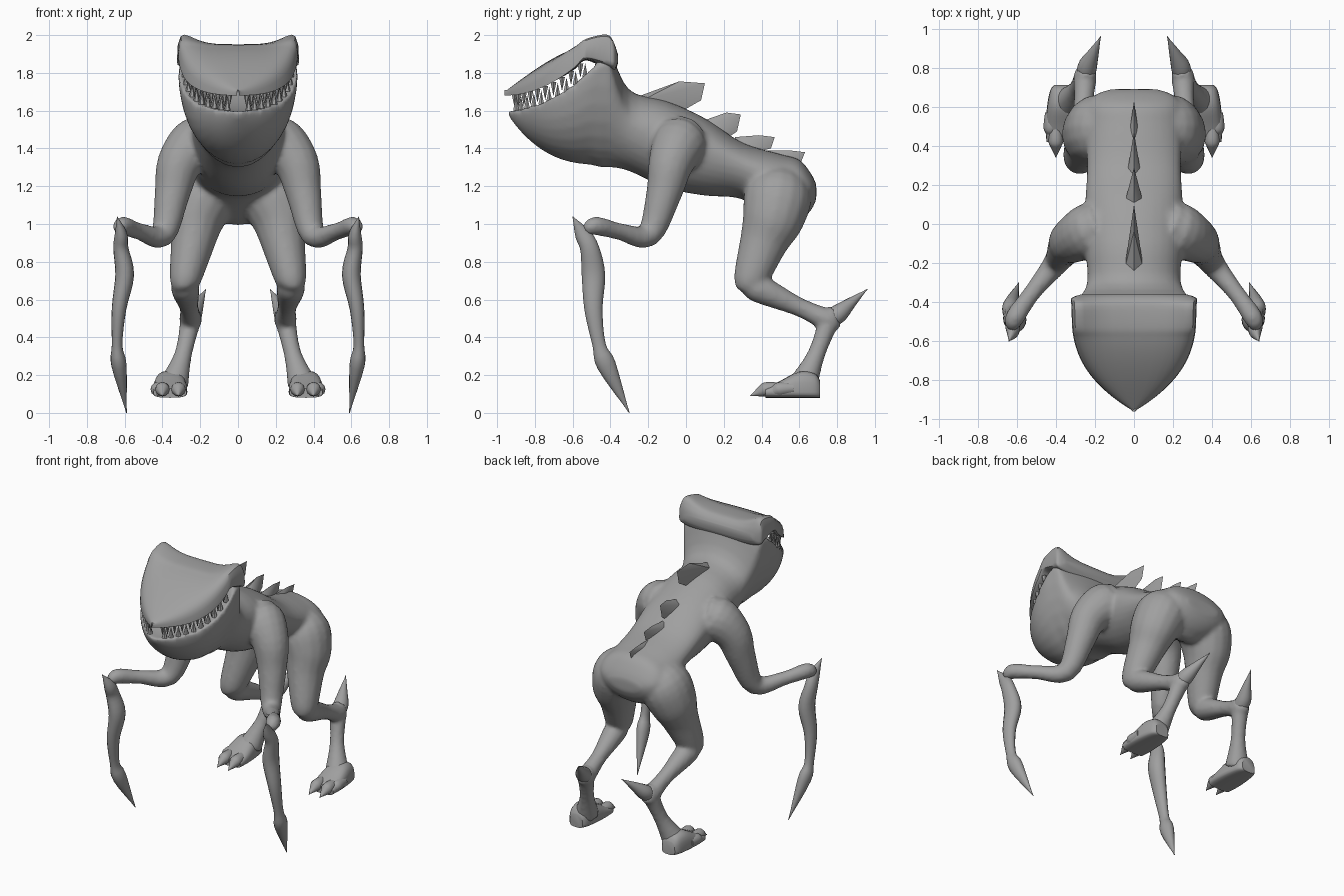
import bpy, bmesh, math
from mathutils import Vector

cube = bpy.data.objects.get("Cube")
if cube:
    bpy.data.objects.remove(cube)

SKIN_COLOUR = (.35, .35, .35, 1)
skin_grey = bpy.data.materials.new("skin_grey")
skin_grey.use_nodes = True
skin_grey.diffuse_color = SKIN_COLOUR
skin_grey.node_tree.nodes["Principled BSDF"].inputs["Base Color"].default_value = SKIN_COLOUR
parts = []


def finish(name, bm):
    """Turn a bmesh into a named object."""
    bmesh.ops.recalc_face_normals(bm, faces=bm.faces)
    mesh = bpy.data.meshes.new(name)
    bm.to_mesh(mesh)
    bm.free()
    mesh.materials.append(skin_grey)
    part = bpy.data.objects.new(name, mesh)
    bpy.context.collection.objects.link(part)
    parts.append(part)
    return part


def spline(rows, steps=4):
    """Smooth curve through rows holding any number of values."""
    result = []
    last = len(rows) - 1
    for i in range(last):
        before, start, end, after = (rows[max(0, min(last, i + k))] for k in (-1, 0, 1, 2))
        for step in range(steps):
            t = step / steps
            row = []
            for p, q, r, u in zip(before, start, end, after):
                into, out = (r - p) / 2, (u - q) / 2
                row.append(q + into * t + (3 * (r - q) - 2 * into - out) * t * t
                           + (into + out - 2 * (r - q)) * t * t * t)
            result.append(row)
    result.append(list(rows[last]))
    return result


def skin(name, tubes):
    """Close each list of rings into a solid, all in one object."""
    bm = bmesh.new()
    for rings in tubes:
        loops = [[bm.verts.new(point) for point in ring] for ring in rings]
        for loop, following in zip(loops, loops[1:]):
            for i in range(len(loop)):
                bm.faces.new((loop[i - 1], loop[i], following[i], following[i - 1]))
        bm.faces.new(loops[0])
        bm.faces.new(loops[-1])
    return finish(name, bm)


def both_sides(rings):
    return [rings, [[(-x, y, z) for x, y, z in ring] for ring in rings]]


def limb(points, radii, flatten=1, sides=16):
    """Rings along a path; flatten narrows them from side to side."""
    path = spline([(*point, radius) for point, radius in zip(points, radii)])
    centres = [Vector(row[:3]) for row in path]
    rings = []
    for i, centre in enumerate(centres):
        along = (centres[min(i + 1, len(path) - 1)] - centres[max(i - 1, 0)]).normalized()
        across = (Vector((1, 0, 0)) - along * along.x).normalized()
        deep = along.cross(across)
        radius = max(path[i][3], .002)
        angles = [math.tau * k / sides for k in range(sides)]
        rings.append([centre + across * radius * flatten * math.cos(a) + deep * radius * math.sin(a)
                      for a in angles])
    return rings


def signed_power(value, exponent):
    return math.copysign(abs(value) ** exponent, value)


def hull(rows, squareness=2, centre_x=0, sides=32):
    """Rounded sections along y: (y, low, widest height, high, half width, corner rise)."""
    rings = []
    for y, low, middle, high, width, rise in spline(rows):
        ring = []
        for k in range(sides):
            angle = math.tau * k / sides
            c = signed_power(math.cos(angle), 2 / squareness)
            s = signed_power(math.sin(angle), 2 / squareness)
            reach = high - middle + rise * c ** 4 if s > 0 else middle - low
            ring.append((centre_x + max(width, .005) * c, y, middle + s * reach))
        rings.append(ring)
    return rings


# Head rules: s runs from the snout tip to the hinge of the jaw
def head_y(s):
    return -.96 + .54 * s


def head_width(s):
    return .32 * (1 - (1 - s) ** 2.8)


def upper_lip(s):
    return 1.68 + .32 * s * s


def lower_lip(s):
    return 1.61 + .31 * s * s


# Body sections, starting with the scooped lower jaw
body = []
for i in range(11):
    s = .04 + .08 * i
    body.append((head_y(s), 1.6 - .9 * head_width(s), lower_lip(s),
                 lower_lip(s) - .01 - .06 * s, head_width(s), 0))
for y, low, high, width in ((-.45, 1.3, 1.93, .31), (-.4, 1.3, 1.91, .3), (-.3, 1.28, 1.71, .24),
                            (-.1, 1.19, 1.65, .25), (.1, 1.15, 1.56, .25), (.3, 1.13, 1.43, .24),
                            (.5, 1, 1.37, .25), (.6, 1.02, 1.34, .24), (.66, 1.07, 1.27, .2),
                            (.69, 1.13, 1.21, .12)):
    fullness = .85 if y < -.35 else .6
    body.append((y, low, low + fullness * (high - low), high, width, 0))

# Joints shared by neighbouring limb parts
elbow = (.4, -.2, .94)
wrist = (.61, -.48, .99)
knee = (.28, .34, .7)
hock = (.25, .76, .49)
heel = (.34, .62, .15)

arm = limb([(.12, 0, 1.43), (.21, -.03, 1.43), (.31, -.08, 1.32), (.35, -.12, 1.15), elbow,
            (.52, -.35, .96), wrist, (.62, -.53, .96)],
           [.1, .145, .12, .093, .065, .045, .05, .03])
thigh = limb([(.1, .5, 1.25), (.17, .49, 1.16), (.22, .46, 1.03), (.24, .41, .9), knee,
              (.28, .33, .65)],
             [.1, .175, .165, .128, .09, .055], flatten=.92)
shin = limb([(.28, .3, .69), (.28, .38, .66), (.26, .6, .56), hock, (.25, .8, .5)],
            [.04, .075, .05, .06, .035])
lower_leg = limb([(.24, .79, .52), hock, (.29, .69, .31), heel], [.05, .055, .047, .08])
spike = limb([(.25, .72, .47), (.24, .8, .52), (.21, .87, .58), (.17, .96, .655)],
             [.04, .05, .03, 0])

# Body, jaw, arms and legs melt into one smooth skin
flesh = [hull(body)]
for rings in (arm, thigh, shin, lower_leg):
    flesh += both_sides(rings)
body_skin = skin("body_skin", flesh)
remesh = body_skin.modifiers.new("melt", "REMESH")
remesh.mode = "VOXEL"
remesh.voxel_size = .014
remesh.use_smooth_shade = True
relax = body_skin.modifiers.new("relax", "SMOOTH")
relax.iterations = 6

skin("heel_spikes", both_sides(spike))

# Shield shaped upper head with raised rear corners
shield = []
for i in range(9):
    s = i / 10
    shield.append((head_y(s), upper_lip(s) + .03 - .06 * s, upper_lip(s),
                   1.7 + .26 * math.sin(s * math.pi / 2), head_width(s), .2 * s * s))
shield += [(-.42, 1.82, 1.87, 1.95, .32, .19), (-.38, 1.81, 1.86, 1.93, .32, .12),
           (-.36, 1.85, 1.87, 1.9, .27, 0)]
skin("upper_head", [hull(shield, squareness=3)])


# Cone teeth following each lip
def teeth(name, lip, offset, direction, count=10):
    bm = bmesh.new()
    for i in range(count):
        s = .06 + .74 * ((i + offset) / count) ** 1.3
        y, z = head_y(s) + .02, lip(s)
        for side in (-1, 1):
            x = side * head_width(s) * .9
            root = []
            for k in range(6):
                angle = math.tau * k / 6
                root.append(bm.verts.new((x + .018 * math.cos(angle), y + .018 * math.sin(angle),
                                          z - direction * .01)))
            tip = bm.verts.new((x, y, z + direction * .065))
            bm.faces.new(root)
            for k in range(6):
                bm.faces.new((root[k - 1], root[k], tip))
    finish(name, bm)


teeth("upper_teeth", upper_lip, 0, -1)
teeth("lower_teeth", lower_lip, .5, 1)

# Hanging blades below the wrists
blade = limb([(.64, -.6, 1.04), (.62, -.55, .95), (.62, -.51, .87), (.6, -.49, .73),
              (.63, -.49, .55), (.64, -.46, .36), (.63, -.42, .25), (.59, -.3, 0)],
             [0, .04, .05, .062, .048, .035, .05, 0], flatten=.8)
skin("blade_forearms", both_sides(blade))

# Feet with flat soles, toes and claws
sole = .08
foot = [(y, sole, sole + .03, high, width, 0)
        for y, high, width in ((.71, .17, .05), (.68, .21, .07), (.6, .22, .085),
                               (.5, .17, .092), (.42, .13, .088))]
skin("feet", both_sides(hull(foot, squareness=3, centre_x=.36, sides=20)))
for label, x, y in (("inner", .315, .4), ("outer", .4, .4), ("side", .425, .47)):
    toe = limb([(x, y + .1, .13), (x, y + .03, .125), (x, y, .115), (x, y - .06, sole + .01)],
               [.03, .038, .03, 0], sides=12)
    skin(label + "_toes", both_sides(toe))

# Back fins: sharp wedges shrinking towards the tail
for label, y, z, length, height, width in (("first", -.24, 1.67, .34, .085, .05),
                                           ("second", .1, 1.54, .19, .05, .05),
                                           ("third", .26, 1.45, .21, .02, .035),
                                           ("fourth", .42, 1.38, .21, .01, .03)):
    tail = y + length
    peak = z + height
    bm = bmesh.new()
    for side in (-1, 1):
        bm.verts.new((side * width, y, z - .02))
    for point in ((0, y, z + .01), (0, y + .6 * length, peak), (0, tail, peak - .01),
                  (0, tail - .02, peak - 2 * width), (0, y + length / 2, z - 2 * width)):
        bm.verts.new(point)
    bmesh.ops.convex_hull(bm, input=bm.verts)
    finish(label + "_back_fin", bm)

# Smooth skin, crisp fins and teeth
bpy.ops.object.select_all(action="DESELECT")
for part in parts:
    part.select_set(True)
bpy.context.view_layer.objects.active = body_skin
bpy.ops.object.shade_smooth_by_angle(angle=math.radians(40))
